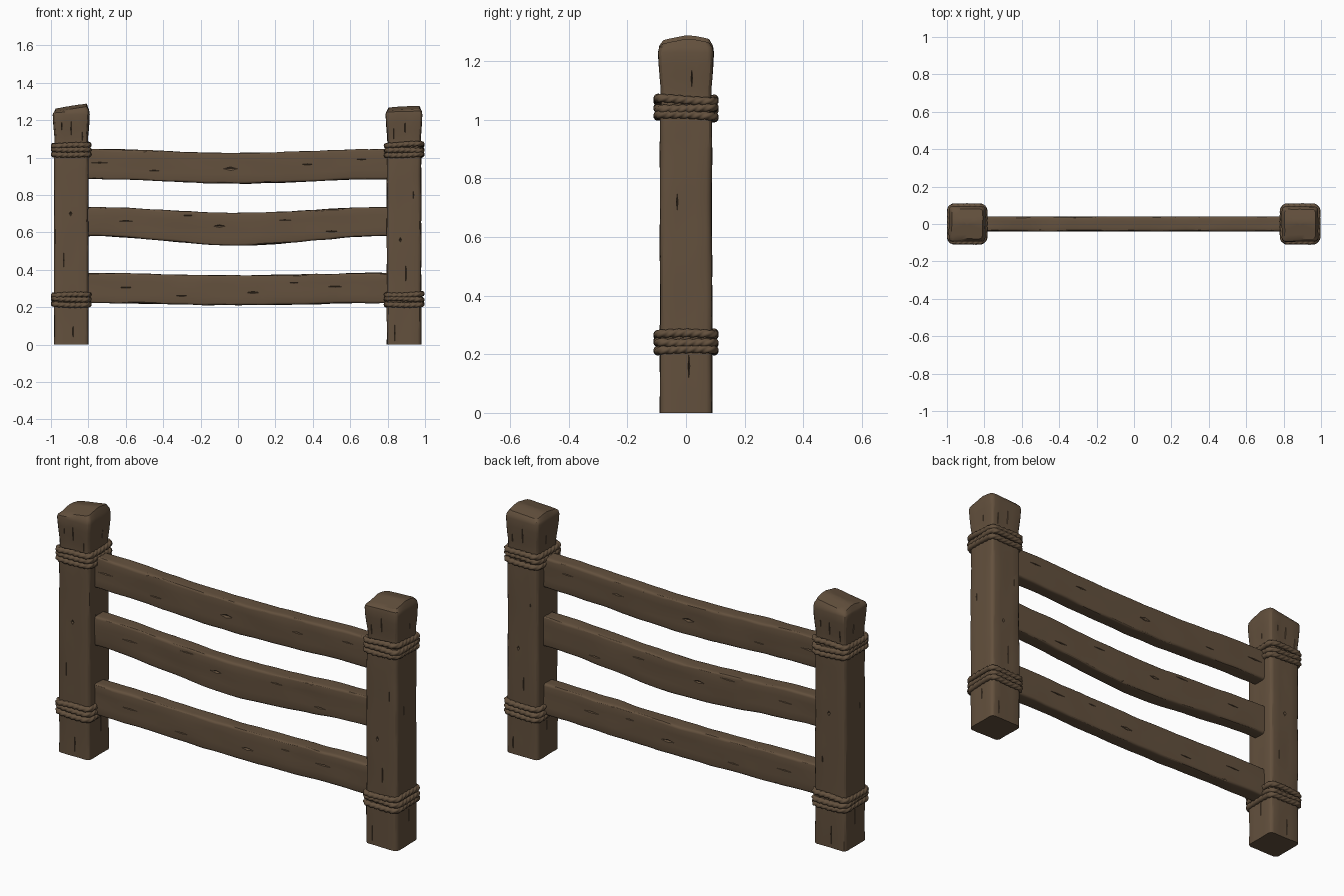
import bpy, bmesh, math, random
from mathutils import Vector, noise

if "Cube" in bpy.data.objects:
    bpy.data.objects.remove(bpy.data.objects["Cube"])

random.seed(4)

wood = bpy.data.materials.new("weathered_brown")
wood.diffuse_color = (0.125, 0.081, 0.047, 1)
wood.use_nodes = True
wood.node_tree.nodes["Principled BSDF"].inputs["Base Color"].default_value = wood.diffuse_color


def section(hu, hv, r, arc=4, side=4):
    """Rounded rectangle as (u, v) points, with extra points on the sides."""
    pts = []
    corners = [(1, 1), (-1, 1), (-1, -1), (1, -1)]
    for k, (su, sv) in enumerate(corners):
        for i in range(arc):
            a = math.pi / 2 * (k + i / (arc - 1))
            pts.append((su * (hu - r) + r * math.cos(a), sv * (hv - r) + r * math.sin(a)))
        nu, nv = corners[(k + 1) % 4]
        a = math.pi / 2 * (k + 1)
        nxt = (nu * (hu - r) + r * math.cos(a), nv * (hv - r) + r * math.sin(a))
        last = pts[-1]
        for i in range(1, side):
            t = i / side
            pts.append((last[0] + (nxt[0] - last[0]) * t, last[1] + (nxt[1] - last[1]) * t))
    return pts


def loft(name, rings, closed=False, angle=40):
    """Skin a list of point rings into an object."""
    bm = bmesh.new()
    vr = [[bm.verts.new(p) for p in ring] for ring in rings]
    n = len(vr[0])
    for i in range(len(vr) if closed else len(vr) - 1):
        a, b = vr[i], vr[(i + 1) % len(vr)]
        for j in range(n):
            bm.faces.new((a[j], a[(j + 1) % n], b[(j + 1) % n], b[j]))
    if not closed:
        bm.faces.new(vr[0])
        bm.faces.new(vr[-1])
    bmesh.ops.recalc_face_normals(bm, faces=bm.faces)
    me = bpy.data.meshes.new(name)
    bm.to_mesh(me)
    bm.free()
    me.materials.append(wood)
    ob = bpy.data.objects.new(name, me)
    bpy.context.collection.objects.link(ob)
    smooth(ob, angle)
    return ob


def smooth(ob, angle):
    bpy.ops.object.select_all(action='DESELECT')
    ob.select_set(True)
    bpy.context.view_layer.objects.active = ob
    bpy.ops.object.shade_smooth_by_angle(angle=math.radians(angle))


def carve(ob, cuts):
    """Cut diamond-shaped cracks and chips: (centre, half sizes)."""
    bm = bmesh.new()
    for c, s in cuts:
        c = Vector(c)
        ax = [[c + Vector([sg * s[k] if k == i else 0 for k in range(3)]) for sg in (1, -1)]
              for i in range(3)]
        v = [[bm.verts.new(p) for p in pair] for pair in ax]
        for i in range(2):
            for j in range(2):
                for k in range(2):
                    bm.faces.new((v[0][i], v[1][j], v[2][k]))
    bmesh.ops.recalc_face_normals(bm, faces=bm.faces)
    me = bpy.data.meshes.new("crack_cutter")
    bm.to_mesh(me)
    bm.free()
    me.materials.append(wood)
    cutter = bpy.data.objects.new("crack_cutter", me)
    cutter.hide_render = True
    bpy.context.collection.objects.link(cutter)
    mod = ob.modifiers.new("cracks", 'BOOLEAN')
    mod.operation, mod.solver, mod.object = 'DIFFERENCE', 'EXACT', cutter
    bpy.context.view_layer.objects.active = ob
    bpy.ops.object.modifier_apply(modifier=mod.name)
    bpy.data.objects.remove(cutter)
    smooth(ob, 30)


def wobble(p, stretch, amp, seed):
    q = Vector((p[0] * stretch[0] + seed, p[1] * stretch[1], p[2] * stretch[2]))
    return amp * noise.noise(q)


# posts: rounded square, flaring above the upper rope, with a sloped hewn top
def post(name, cx, peak, slope, cracks, seed):
    rings = []
    for i in range(31):
        z = 1.23 * i / 30
        flare = 0.006 * max(0, (z - 1.08) / 0.15) - 0.004 * math.exp(-((z - 1.09) / 0.06) ** 2)
        ring = []
        for u, v in section(0.0915 + flare, 0.0885 + flare, 0.02):
            k = 1 + wobble((u, v, z), (14, 14, 5), 0.03, seed)
            ring.append((cx + u * k, v * k, z))
        rings.append(ring)
    edge = rings[-1]
    rings.append([(cx + (x - cx) * 0.965, y * 0.965, 1.246 + slope * 0.5 * (x - cx)) for x, y, z in edge])
    for s in (0.84, 0.6, 0.35, 0.08):
        rings.append([(cx + (x - cx) * s, y * s,
                       peak + slope * (x - cx) * s - 0.2 * abs(y * s - 0.01)) for x, y, z in edge])
    ob = loft(name, rings)
    cuts = []
    for dx, z, half, w in cracks:
        for sg in (-1, 1):
            cuts.append(((cx + dx * sg, sg * 0.0895, z), (w, 0.012, half)))
    for sg in (-1, 1):
        for dy, z, half in ((0.01, 0.16, 0.05), (-0.03, 0.72, 0.03), (0.02, 1.14, 0.04)):
            cuts.append(((cx + sg * 0.092, dy, z), (0.012, 0.003, half)))
    carve(ob, cuts)


post("left_post", -0.892, 1.277, 0.16,
     [(0.0, 1.15, 0.06, 0.003), (-0.06, 1.11, 0.04, 0.003), (0.05, 1.17, 0.03, 0.002),
      (0.003, 0.70, 0.014, 0.009), (0.04, 0.45, 0.05, 0.002), (-0.01, 0.07, 0.06, 0.003)], 1.3)
post("right_post", 0.888, 1.274, 0.05,
     [(-0.005, 1.16, 0.06, 0.003), (0.055, 1.12, 0.04, 0.003), (0.02, 0.56, 0.014, 0.008),
      (-0.01, 0.38, 0.07, 0.003), (-0.05, 0.80, 0.04, 0.002), (0.05, 0.06, 0.05, 0.003)], 7.7)


# rails: planks that sag towards the middle, with uneven edges
def rail(name, z_end, z_mid, h_end, h_mid, cracks, chips, seed):
    def shape(x):
        t = 0.5 + 0.5 * math.cos(math.pi * min(abs(x) / 0.8, 1))
        return z_end + (z_mid - z_end) * t, h_end + (h_mid - h_end) * t

    rings = []
    for i in range(49):
        x = -0.84 + 1.68 * i / 48
        zc, h = shape(x)
        ring = []
        for u, v in section(0.039, h, 0.012):
            dv = wobble((x, u, v), (9, 12, 12), 0.004, seed)
            du = wobble((x, u, v), (5, 14, 14), 0.003, seed + 20)
            ring.append((x, u + math.copysign(du, u) * (du > 0 or -1), zc + v + dv))
        rings.append(ring)
    ob = loft(name, rings)
    cuts = []
    for x, z, half, w in cracks:
        cuts += [((x, sg * 0.039, z), (half, 0.009, w)) for sg in (-1, 1)]
    for x, side, end, half in chips:
        zc, h = shape(x)
        cuts.append(((x, side * 0.04, zc + end * h), (half, 0.011, 0.01)))
    carve(ob, cuts)


rail("top_rail", 0.965, 0.943, 0.080, 0.082,
     [(-0.04, 0.94, 0.04, 0.010), (0.37, 0.963, 0.035, 0.004), (-0.74, 0.972, 0.05, 0.004),
      (-0.45, 0.93, 0.04, 0.003), (0.66, 0.99, 0.04, 0.003)],
     [(-0.5, -1, 1, 0.03), (0.22, 1, 1, 0.04), (0.6, -1, -1, 0.03), (-0.2, 1, -1, 0.03)], 3)
rail("middle_rail", 0.6575, 0.6175, 0.0775, 0.087,
     [(-0.10, 0.633, 0.035, 0.008), (-0.27, 0.69, 0.05, 0.003), (0.50, 0.605, 0.04, 0.004),
      (0.25, 0.665, 0.04, 0.003), (-0.60, 0.66, 0.05, 0.003)],
     [(0.45, -1, 1, 0.03), (-0.35, 1, 1, 0.04), (-0.6, -1, -1, 0.03), (0.1, 1, -1, 0.03)], 11)
rail("bottom_rail", 0.3025, 0.290, 0.080, 0.080,
     [(0.08, 0.278, 0.04, 0.007), (0.52, 0.31, 0.05, 0.004), (-0.60, 0.305, 0.05, 0.003),
      (-0.30, 0.26, 0.04, 0.003), (0.30, 0.33, 0.03, 0.003)],
     [(-0.15, -1, 1, 0.03), (0.4, 1, 1, 0.04), (0.3, -1, -1, 0.04), (-0.55, 1, -1, 0.03)], 17)


# rope coils: a three-lobed twisted tube wrapped around the post
def rope(name, cx, z0, tilt_x, tilt_y, phase):
    corner = section(0.094, 0.096, 0.028, 8, 12)
    path = []
    for u, v in corner:
        a = math.atan2(v, u)
        path.append(Vector((cx + u, v, z0 + tilt_x * u + tilt_y * v + 0.003 * math.sin(2 * a + phase))))
    n, m = len(path), 18
    # resample evenly so that the twist stays regular
    lens = [(path[(i + 1) % n] - path[i]).length for i in range(n)]
    total, steps, even, i, acc = sum(lens), 130, [], 0, 0.0
    for k in range(steps):
        d = total * k / steps
        while acc + lens[i] < d:
            acc += lens[i]
            i += 1
        even.append(path[i].lerp(path[(i + 1) % n], (d - acc) / lens[i]))
    rings = []
    for k, p in enumerate(even):
        tan = (even[(k + 1) % steps] - even[k - 1]).normalized()
        out = tan.cross(Vector((0, 0, 1))).normalized()
        up = out.cross(tan)
        twist = 2 * math.pi * 8 * k / steps + phase
        ring = []
        for j in range(m):
            a = 2 * math.pi * j / m
            r = 0.0105 + 0.0045 * abs(math.cos(1.5 * (a - twist)))
            ring.append(p + out * (r * math.cos(a)) + up * (r * math.sin(a)))
        rings.append(ring)
    loft(name, rings, closed=True, angle=60)


for side, cx in (("left", -0.892), ("right", 0.888)):
    for level, z0 in (("upper", 1.013), ("lower", 0.214)):
        for k in range(3):
            rope(f"{side}_{level}_rope_{k + 1}", cx, z0 + 0.0265 * k,
                 random.uniform(-0.04, 0.04), random.uniform(-0.04, 0.04), random.uniform(0, 6))
